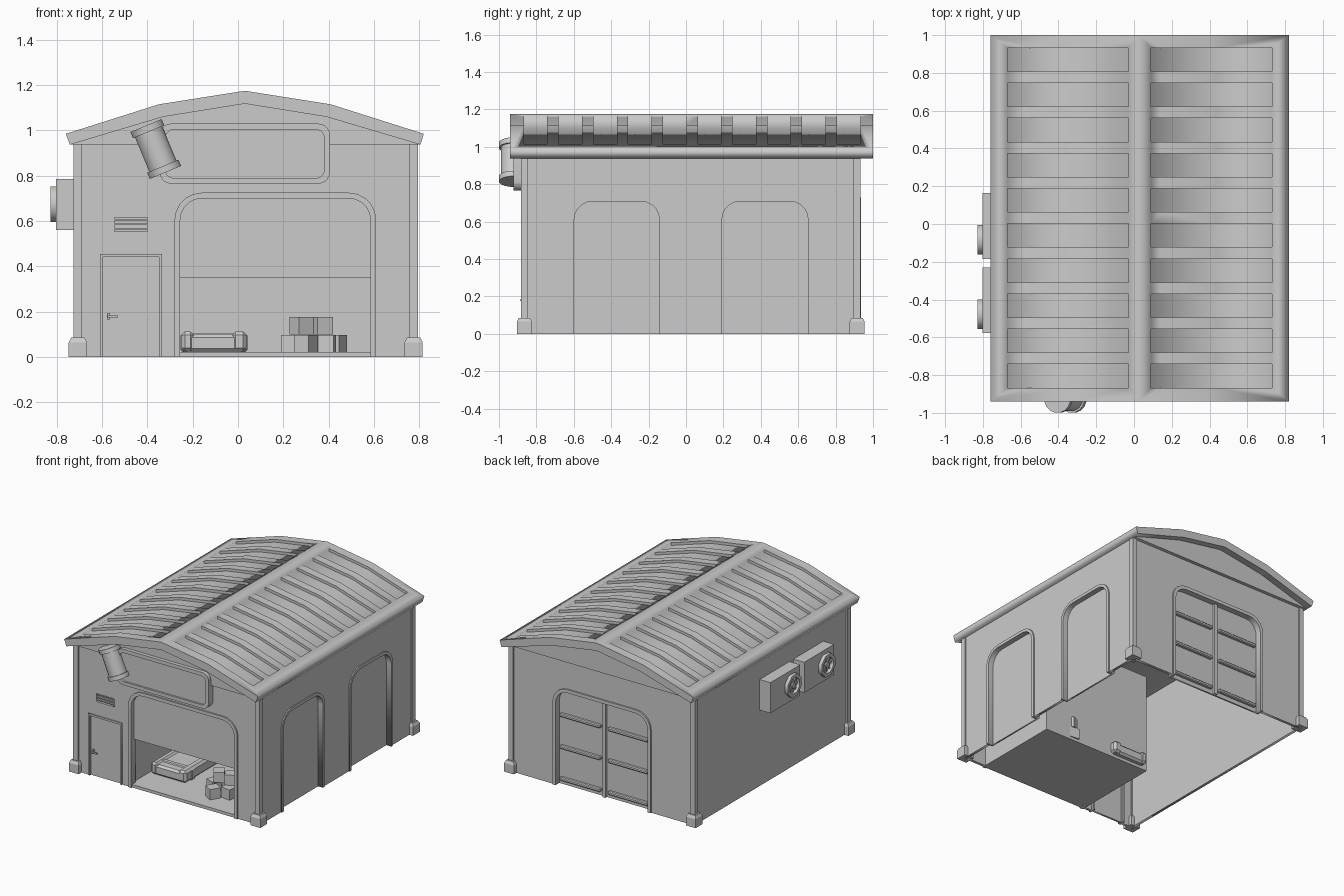
import bpy, bmesh, math, random
from mathutils import Vector, Matrix

if "Cube" in bpy.data.objects:
    bpy.data.objects.remove(bpy.data.objects["Cube"])

random.seed(4)
X0, X1, Y0, Y1 = -0.715, 0.785, -0.87, 0.925   # outer wall planes
CX = 0.033


def add(name, bm):
    bmesh.ops.recalc_face_normals(bm, faces=bm.faces)
    me = bpy.data.meshes.new(name)
    bm.to_mesh(me)
    bm.free()
    ob = bpy.data.objects.new(name, me)
    bpy.context.scene.collection.objects.link(ob)
    return ob


def panel(name, loops, face, pos, depth):
    """Fill 2D outlines (with holes) and extrude inward from the given face plane."""
    cu = bpy.data.curves.new(name, 'CURVE')
    cu.dimensions, cu.fill_mode, cu.extrude = '2D', 'BOTH', depth / 2
    for loop in loops:
        sp = cu.splines.new('POLY')
        sp.points.add(len(loop) - 1)
        for p, (u, v) in zip(sp.points, loop):
            p.co = (u, v, 0, 1)
        sp.use_cyclic_u = True
    tmp = bpy.data.objects.new(name, cu)
    bpy.context.scene.collection.objects.link(tmp)
    bpy.context.view_layer.update()
    me = bpy.data.meshes.new_from_object(tmp.evaluated_get(bpy.context.evaluated_depsgraph_get()))
    bm = bmesh.new()
    bm.from_mesh(me)
    bpy.data.objects.remove(tmp)
    bpy.data.curves.remove(cu)
    bpy.data.meshes.remove(me)
    bmesh.ops.remove_doubles(bm, verts=bm.verts, dist=1e-5)
    for vert in bm.verts:
        u, v, w = vert.co
        w += depth / 2
        vert.co = {'front': (u, pos + w, v), 'back': (u, pos - w, v),
                   'right': (pos - w, u, v), 'left': (pos + w, u, v)}[face]
    return add(name, bm)


def box(name, a, b, bevel=0.0, turn=0.0):
    a, b = Vector(a), Vector(b)
    bm = bmesh.new()
    m = Matrix.Translation((a + b) / 2) @ Matrix.Rotation(turn, 4, 'Z') @ Matrix.Diagonal((*(b - a), 1))
    bmesh.ops.create_cube(bm, size=1, matrix=m)
    if bevel:
        bmesh.ops.bevel(bm, geom=bm.edges[:], offset=bevel, segments=1, affect='EDGES')
    return add(name, bm)


def cylinder(name, centre, axis, r, h, n):
    bm = bmesh.new()
    rot = Vector(axis).to_track_quat('Z', 'Y').to_matrix().to_4x4()
    m = Matrix.Translation(centre) @ rot @ Matrix.Rotation(math.pi / n, 4, 'Z')
    bmesh.ops.create_cone(bm, cap_ends=True, segments=n, radius1=r, radius2=r, depth=h, matrix=m)
    return add(name, bm)


def arc(cx, cz, r, a0, a1, n=5):
    return [(cx + r * math.cos(math.radians(a0 + (a1 - a0) * i / n)),
             cz + r * math.sin(math.radians(a0 + (a1 - a0) * i / n))) for i in range(n + 1)]


def arch(u0, u1, h, r=0.1):
    if not r:
        return [(u0, 0), (u0, h), (u1, h), (u1, 0)]
    return [(u0, 0)] + arc(u0 + r, h - r, r, 180, 90) + arc(u1 - r, h - r, r, 90, 0) + [(u1, 0)]


def rect(u0, u1, v0, v1, r=0.0):
    if not r:
        return [(u0, v0), (u1, v0), (u1, v1), (u0, v1)]
    return (arc(u0 + r, v0 + r, r, 180, 270) + arc(u1 - r, v0 + r, r, 270, 360)
            + arc(u1 - r, v1 - r, r, 0, 90) + arc(u0 + r, v1 - r, r, 90, 180))


def wall(name, u0, u1, face, pos, openings, holes=()):
    loop = [(u0, 0.96), (u0, 0)]
    for o in openings:
        loop += arch(*o)
    panel(name, [loop + [(u1, 0), (u1, 0.96)], *holes], face, pos, 0.02)


def frame(name, o, t, face, pos, depth=0.05):
    u0, u1, h, r = o
    inner = arch(u0 + t, u1 - t, h - t, r and r - t)
    panel(name, [arch(*o) + inner[::-1]], face, pos, depth)


# Walls with arched openings
garage, door, back = (-0.28, 0.61, 0.725, 0.12), (-0.61, -0.335, 0.455, 0), (-0.365, 0.435, 0.73, 0.12)
niches = [(-0.62, -0.12, 0.73, 0.12), (0.17, 0.675, 0.73, 0.12)]
wall("front_wall", X0, X1, 'front', Y0, [door, garage], [rect(-0.545, -0.40, 0.555, 0.615)])
wall("back_wall", X0, X1, 'back', Y1, [back])
wall("right_wall", Y0, Y1, 'right', X1, niches)
wall("left_wall", Y0, Y1, 'left', X0, [])

# Opening frames and infill panels
frame("garage_frame", garage, 0.025, 'front', Y0 - 0.01)
frame("door_frame", door, 0.014, 'front', Y0 - 0.008)
frame("back_frame", back, 0.025, 'back', Y1 + 0.01)
for o in niches:
    frame("niche_frame", o, 0.022, 'right', X1 + 0.008)
    panel("niche_panel", [arch(*o)], 'right', X1 - 0.032, 0.012)
panel("front_door", [arch(*door)], 'front', Y0 + 0.008, 0.015)
box("door_handle_plate", (-0.578, Y0 - 0.008, 0.165), (-0.565, Y0 + 0.01, 0.195))
box("door_handle", (-0.575, Y0 - 0.018, 0.174), (-0.53, Y0 - 0.008, 0.184))

# Vent louvres above the door
panel("vent_back", [rect(-0.55, -0.395, 0.55, 0.62)], 'front', Y0 + 0.018, 0.01)
for i in range(3):
    z = 0.563 + i * 0.02
    box("vent_louvre", (-0.545, Y0 + 0.004, z), (-0.40, Y0 + 0.02, z + 0.007))

# Half-raised shutter and garage room
box("shutter", (-0.27, Y0 + 0.02, 0.35), (0.60, Y0 + 0.035, 0.72))
box("room_floor", (-0.28, Y0, 0.0), (0.61, -0.2, 0.022))
box("room_back", (-0.28, -0.21, 0.0), (0.61, -0.2, 0.74))
box("room_ceiling", (-0.28, Y0 + 0.01, 0.73), (0.61, -0.2, 0.74))
for x in (-0.28, 0.60):
    box("room_side", (x, Y0 + 0.01, 0.0), (x + 0.01, -0.2, 0.74))

# Back double door with bars
panel("back_door", [arch(*back)], 'back', Y1 - 0.035, 0.012)
box("back_door_mullion", (CX - 0.012, Y1 - 0.036, 0), (CX + 0.012, Y1 - 0.015, 0.715))
for x0, x1 in ((-0.325, CX - 0.03), (CX + 0.03, 0.395)):
    for z in (0.03, 0.265, 0.50):
        box("back_door_bar", (x0, Y1 - 0.04, z), (x1, Y1 - 0.012, z + 0.025), 0.006)

# Corner posts on chamfered feet
for x in (-0.707, 0.775):
    for y in (-0.864, 0.915):
        box("corner_post", (x - 0.019, y - 0.019, 0), (x + 0.019, y + 0.019, 0.955))
        box("post_foot", (x - 0.04, y - 0.04, 0), (x + 0.04, y + 0.04, 0.065))
        bm = bmesh.new()
        bmesh.ops.create_cone(bm, cap_ends=True, segments=4, radius1=0.0566, radius2=0.042, depth=0.02,
                              matrix=Matrix.Translation((x, y, 0.075)) @ Matrix.Rotation(math.pi / 4, 4, 'Z'))
        add("post_foot_cap", bm)

# Faceted roof slab with recessed slots
top = [(-0.76, 0.985), (-0.35, 1.115), (0.03, 1.175), (0.41, 1.115), (0.82, 0.985)]
under = [(0.805, 0.937), (0.39, 1.06), (0.03, 1.118), (-0.33, 1.06), (-0.742, 0.937)]
roof = panel("roof", [top + under], 'front', -0.94, 1.94)


def roof_z(x):
    for (a, za), (b, zb) in zip(top, top[1:]):
        if a <= x <= b:
            return za + (zb - za) * (x - a) / (b - a)


cut = bmesh.new()
for a, m, b in ((-0.67, -0.35, -0.03), (0.09, 0.41, 0.73)):
    for i in range(10):
        y = -0.867 + i * 0.186
        ob = panel("slot", [[(a, 1.3)] + [(x, roof_z(x) - 0.02) for x in (a, m, b)] + [(b, 1.3)]],
                   'front', y, 0.125)
        cut.from_mesh(ob.data)
        bpy.data.objects.remove(ob)
cutter = add("roof_slot_cutter", cut)
cutter.hide_render = True
mod = roof.modifiers.new("slots", 'BOOLEAN')
mod.operation, mod.solver, mod.object = 'DIFFERENCE', 'EXACT', cutter
bpy.context.view_layer.update()
roof.data = bpy.data.meshes.new_from_object(roof.evaluated_get(bpy.context.evaluated_depsgraph_get()))
roof.modifiers.clear()
bpy.data.objects.remove(cutter)

# Gable fills under the roof
gable = [(-0.735, 0.938)] + [(x, z + 0.005) for x, z in under[::-1]] + [(0.80, 0.938)]
panel("front_gable", [gable], 'front', -0.895, 0.04)
panel("back_gable", [gable], 'back', 0.95, 0.04)

# Blank sign board with raised rim
panel("sign_rim", [rect(-0.345, 0.405, 0.765, 1.03, 0.05), rect(-0.32, 0.38, 0.79, 1.003, 0.035)],
      'front', -0.922, 0.06)
panel("sign_face", [rect(-0.335, 0.395, 0.775, 1.02, 0.04)], 'front', -0.908, 0.03)

# Tilted can on the sign
mid, axis = Vector((-0.363, -0.924, 0.918)), Vector((-0.085, 0, 0.205)).normalized()
cans = [cylinder("can_body", mid, axis, 0.066, 0.2, 16)]
for s in (-1, 1):
    cans.append(cylinder("can_rim", mid + axis * s * 0.097, axis, 0.076, 0.03, 16))
for ob in cans:
    bpy.context.view_layer.objects.active = ob
    ob.select_set(True)
bpy.ops.object.shade_smooth_by_angle(angle=math.radians(30))

# Air units on the left wall with octagonal fans
for y in (-0.578, -0.184):
    box("air_unit", (-0.803, y, 0.56), (-0.71, y + 0.347, 0.785))
    c = (y + 0.1, 0.675)
    octo = [[(c[0] + r * math.cos(math.pi / 8 + k * math.pi / 4), c[1] + r * math.sin(math.pi / 8 + k * math.pi / 4))
             for k in range(8)] for r in (0.085, 0.06)]
    panel("fan_ring", octo, 'left', -0.828, 0.03)
    cylinder("fan_hub", (-0.812, *c), (1, 0, 0), 0.022, 0.02, 8)
    for k in range(4):
        ob = box("fan_blade", (-0.004, -0.06, -0.007), (0.004, 0.06, 0.007))
        ob.matrix_world = Matrix.Translation((-0.808, *c)) @ Matrix.Rotation(k * math.pi / 4, 4, 'X')

# Long case with end straps
box("case_body", (-0.24, -0.66, 0.022), (0.03, -0.16, 0.10), 0.015)
for x0, x1 in ((-0.25, -0.195), (-0.025, 0.038)):
    box("case_corner_rail", (x0, -0.665, 0.025), (x1, -0.155, 0.112), 0.015)
for y in (-0.60, -0.27):
    box("case_strap", (-0.253, y, 0.02), (0.041, y + 0.05, 0.106), 0.012)

# Stacked crates
for x, y, z in ((0.24, -0.62, 0), (0.30, -0.72, 0), (0.39, -0.66, 0), (0.43, -0.54, 0), (0.31, -0.54, 0),
                (0.36, -0.23, 0), (0.28, -0.62, 1), (0.37, -0.61, 1), (0.36, -0.23, 1)):
    zb = 0.022 + z * 0.078
    box("crate", (x - 0.038, y - 0.038, zb), (x + 0.038, y + 0.038, zb + 0.076), 0, random.uniform(-0.7, 0.7))
